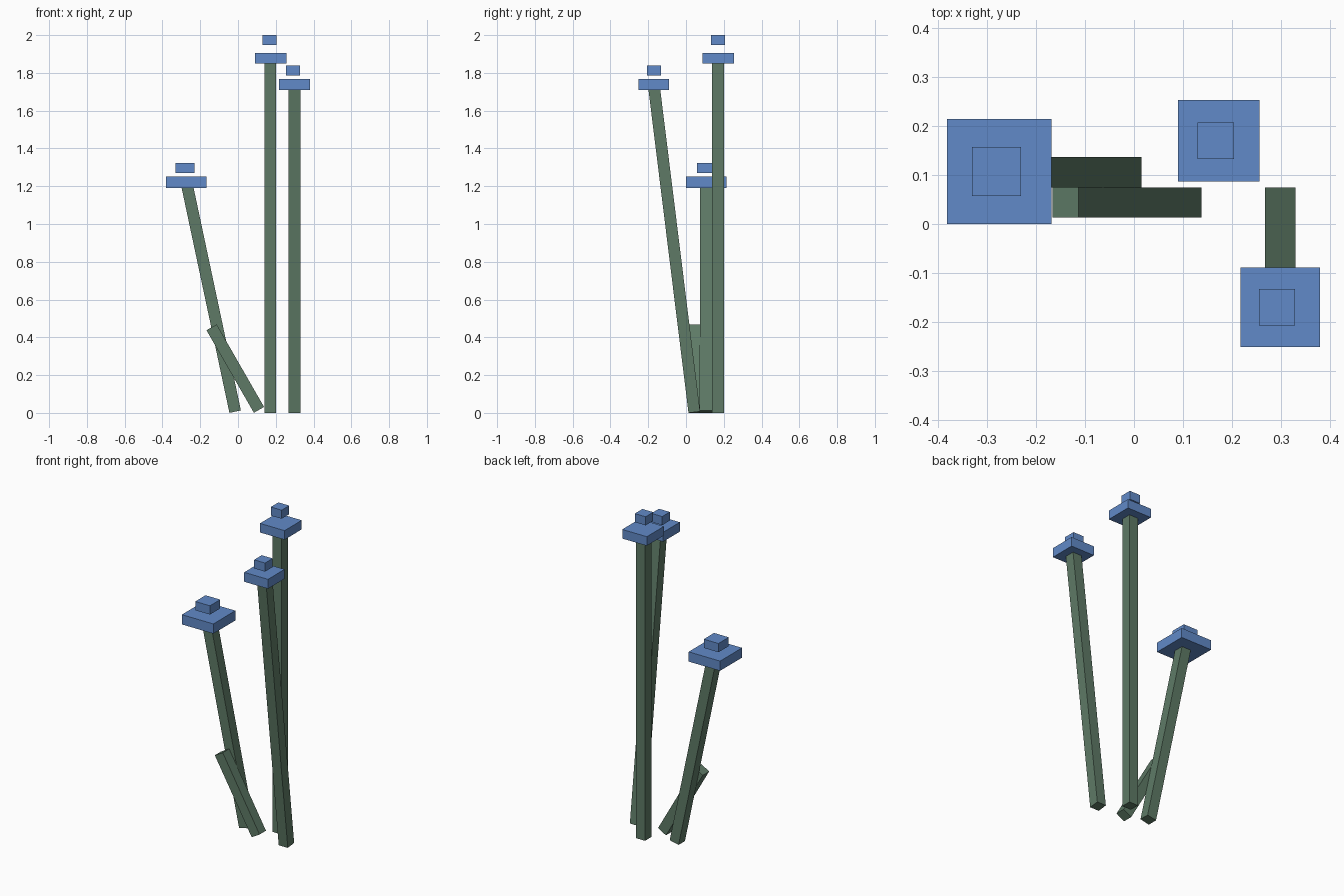
import bpy
from mathutils import Vector, Matrix

if "Cube" in bpy.data.objects:
    bpy.data.objects.remove(bpy.data.objects["Cube"])


def material(name, rgb):
    m = bpy.data.materials.new(name)
    m.diffuse_color = (*rgb, 1.0)
    m.use_nodes = True
    m.node_tree.nodes["Principled BSDF"].inputs["Base Color"].default_value = m.diffuse_color
    return m


GREEN = material("stem green", (0.112, 0.195, 0.133))
BLUE = material("flower blue", (0.120, 0.255, 0.580))
W = 0.062  # stem thickness


def box(name, size, matrix, mat):
    bpy.ops.mesh.primitive_cube_add(size=1)
    ob = bpy.context.object
    ob.name = name
    ob.data.transform(matrix @ Matrix.Diagonal((*size, 1)))
    ob.data.materials.append(mat)


def stem(name, bottom, top):
    """Square bar between two points, leaning in x or y only."""
    a, b = Vector(bottom), Vector(top)
    turn = Vector((0, 0, 1)).rotation_difference(b - a).to_matrix().to_4x4()
    box(name, (W, W, (b - a).length), Matrix.Translation((a + b) / 2) @ turn, GREEN)


def slab(name, x, y, z0, z1, width):
    box(name, (width, width, z1 - z0), Matrix.Translation((x, y, (z0 + z1) / 2)), BLUE)


# Stems: tall upright, forward leaning, sideways leaning, short side shoot
stem("tall_stem", (0.170, 0.169, 0), (0.170, 0.169, 1.852))
stem("front_stem", (0.299, 0.044, 0.004), (0.299, -0.168, 1.715))
stem("left_stem", (-0.015, 0.106, 0.0065), (-0.268, 0.106, 1.197))
stem("short_shoot", (0.111, 0.044, 0.016), (-0.140, 0.044, 0.453))

# Flower heads: wide petal slab with a small bud hovering above it
slab("tall_petals", 0.173, 0.170, 1.850, 1.906, 0.167)
slab("tall_bud", 0.167, 0.170, 1.947, 2.000, 0.074)
slab("front_petals", 0.299, -0.170, 1.710, 1.768, 0.162)
slab("front_bud", 0.292, -0.170, 1.785, 1.838, 0.074)
slab("left_petals", -0.275, 0.107, 1.191, 1.251, 0.214)
slab("left_bud", -0.281, 0.107, 1.270, 1.324, 0.100)
